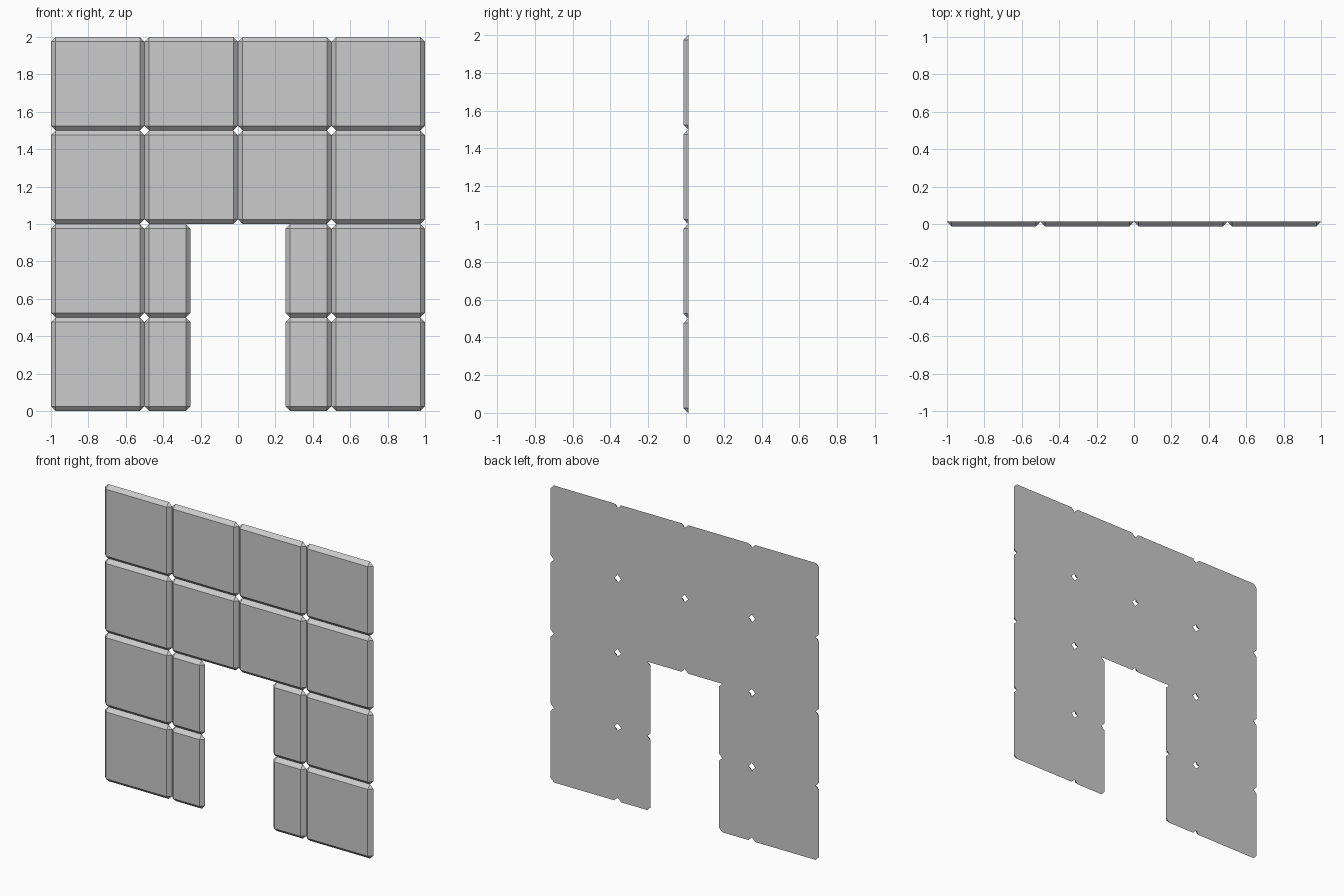
import bpy, bmesh

if "Cube" in bpy.data.objects:
    bpy.data.objects.remove(bpy.data.objects["Cube"])

BEVEL = 0.025   # 45 degree chamfer width at the front of each tile
HALF_T = 0.0125  # half of the panel thickness


def tile(name, x0, x1, z0, z1):
    """Tile with a flat clipped-corner back and chamfered front edges."""
    bm = bmesh.new()
    front, back = [], []
    b = BEVEL
    for x, z, dx, dz in ((x0, z0, 1, 1), (x1, z0, -1, 1), (x1, z1, -1, -1), (x0, z1, 1, -1)):
        front.append(bm.verts.new((x + dx * b, -HALF_T, z + dz * b)))
        on_side = bm.verts.new((x, HALF_T, z + dz * b))
        on_level = bm.verts.new((x + dx * b, HALF_T, z))
        # keep the back outline running anticlockwise
        back += [on_side, on_level] if dx == dz else [on_level, on_side]
    bm.faces.new(front)
    bm.faces.new(back[::-1])
    for i in range(4):
        j = (i + 1) % 4
        bm.faces.new((front[i], back[2 * i], back[2 * i + 1]))                  # corner
        bm.faces.new((front[i], back[2 * i + 1], back[2 * j], front[j]))        # chamfer
    bmesh.ops.recalc_face_normals(bm, faces=bm.faces)
    mesh = bpy.data.meshes.new(name)
    bm.to_mesh(mesh)
    bm.free()
    bpy.context.collection.objects.link(bpy.data.objects.new(name, mesh))


# Four rows of tiles on each side; the lower two leave a doorway
DOOR = 0.254
for row in range(4):
    z0, z1 = row * 0.5, row * 0.5 + 0.5
    inner = DOOR if row < 2 else 0.0
    label = "door_side_tile" if row < 2 else "lintel_tile"
    tile("outer_tile", -1.0, -0.5, z0, z1)
    tile("outer_tile", 0.5, 1.0, z0, z1)
    tile(label, -0.5, -inner, z0, z1)
    tile(label, inner, 0.5, z0, z1)
